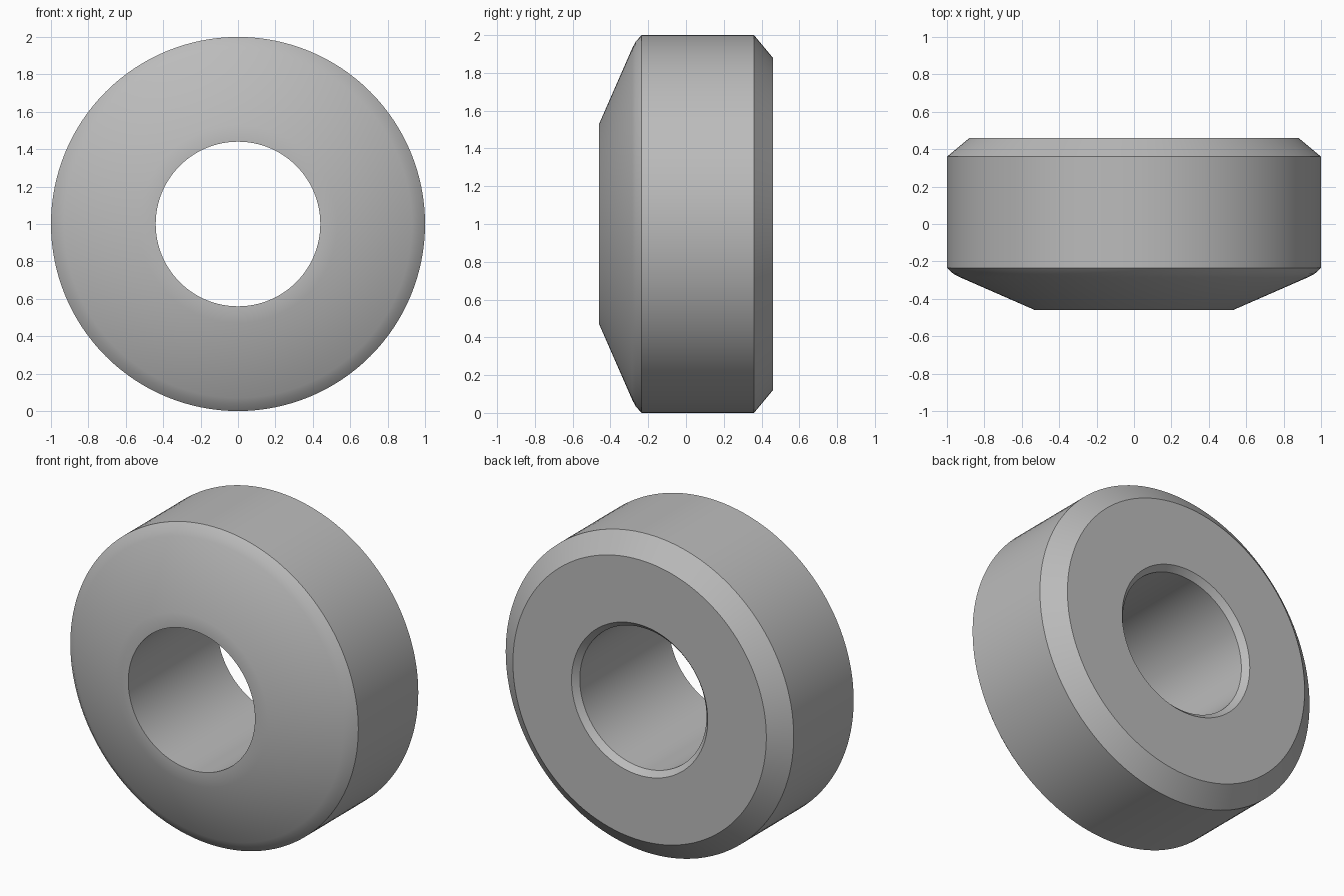
import bpy, bmesh, math
from mathutils import Matrix

cube = bpy.data.objects.get("Cube")
if cube:
    bpy.data.objects.remove(cube, do_unlink=True)

# Plain grey metal
grey = bpy.data.materials.new("plain_grey")
grey.use_nodes = True
colour = (0.5, 0.5, 0.5, 1)
grey.diffuse_color = colour
grey.node_tree.nodes["Principled BSDF"].inputs["Base Color"].default_value = colour

# Ring cross-section: (radius, depth), from front bore edge around to the back
PROFILE = [
    (0.44, -0.46), (0.53, -0.46),                  # flat front lip
    (0.93, -0.285), (0.965, -0.267), (1.0, -0.235),  # cone and rounded shoulder
    (1.0, 0.36), (0.88, 0.46),                     # rim and back bevel
    (0.473, 0.46), (0.44, 0.425),                  # back face and bore bevel
]
SIDES = 128

# Spin the closed section around the y axis
bm = bmesh.new()
verts = [bm.verts.new((r, y, 0)) for r, y in PROFILE]
edges = [bm.edges.new((v, verts[(i + 1) % len(verts)])) for i, v in enumerate(verts)]
bmesh.ops.spin(bm, geom=verts + edges, cent=(0, 0, 0), axis=(0, 1, 0),
               angle=math.tau, steps=SIDES, use_merge=True)
bmesh.ops.remove_doubles(bm, verts=bm.verts, dist=0.0001)
bmesh.ops.recalc_face_normals(bm, faces=bm.faces)
bmesh.ops.transform(bm, matrix=Matrix.Translation((0, 0, 1)), verts=bm.verts)

mesh = bpy.data.meshes.new("bevelled_ring")
bm.to_mesh(mesh)
bm.free()
mesh.materials.append(grey)
ring = bpy.data.objects.new("bevelled_ring", mesh)
bpy.context.collection.objects.link(ring)

# Smooth shading with crisp bevel edges
bpy.ops.object.select_all(action='DESELECT')
ring.select_set(True)
bpy.context.view_layer.objects.active = ring
bpy.ops.object.shade_smooth_by_angle(angle=math.radians(30))
